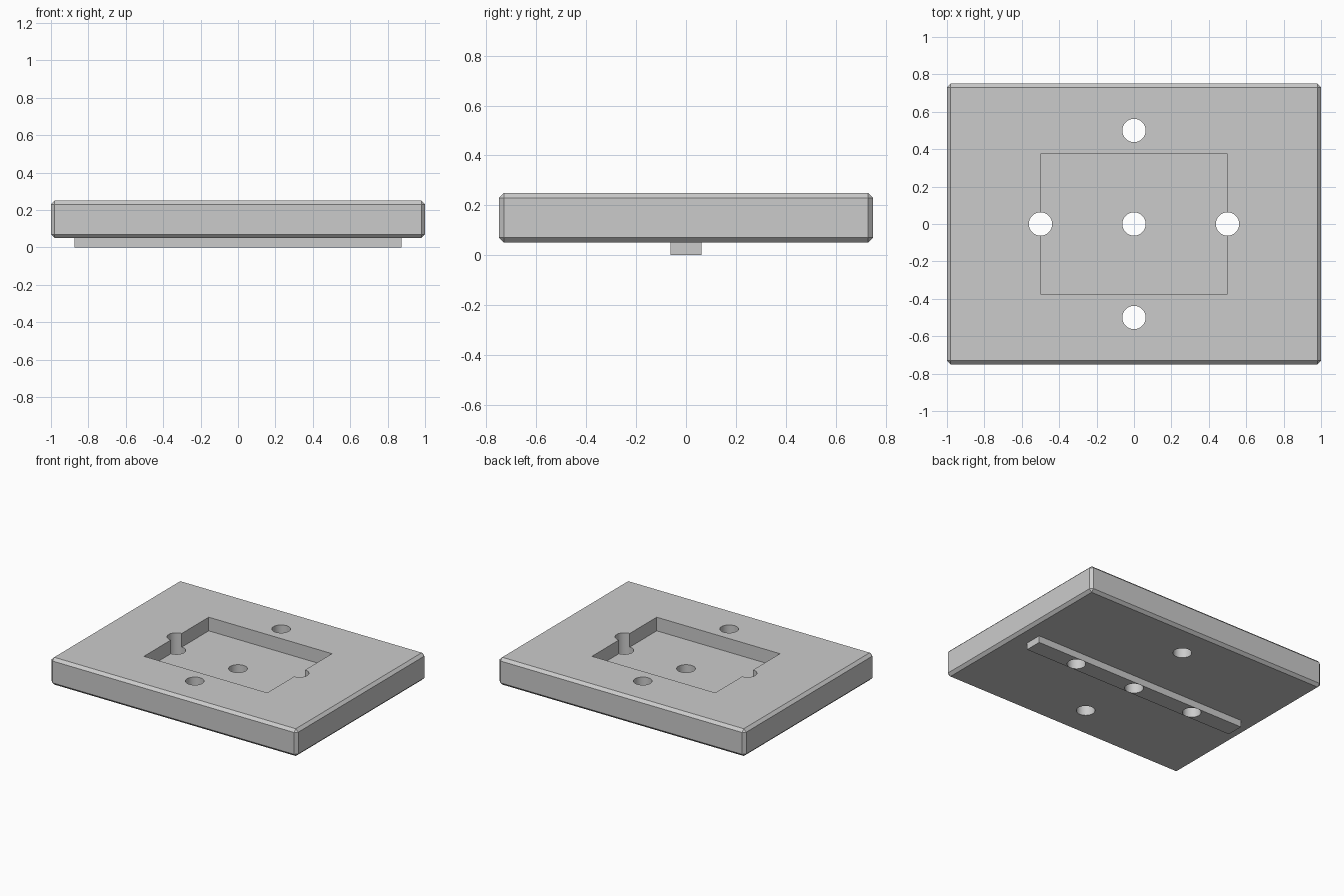
import bpy

if "Cube" in bpy.data.objects:
    bpy.data.objects.remove(bpy.data.objects["Cube"])

grey = bpy.data.materials.new("light_grey")
grey.diffuse_color = (0.6, 0.6, 0.6, 1)
grey.use_nodes = True
grey.node_tree.nodes["Principled BSDF"].inputs["Base Color"].default_value = grey.diffuse_color


def box(name, size, z0, z1):
    """Box centred on x and y, spanning z0 to z1."""
    bpy.ops.mesh.primitive_cube_add(size=1, location=(0, 0, (z0 + z1) / 2))
    ob = bpy.context.object
    ob.name = name
    ob.scale = (size[0], size[1], z1 - z0)
    bpy.ops.object.transform_apply(location=True, rotation=False, scale=True)
    ob.data.materials.append(grey)
    return ob


def activate(ob):
    bpy.ops.object.select_all(action='DESELECT')
    ob.select_set(True)
    bpy.context.view_layer.objects.active = ob


def combine(target, tool, operation):
    """Apply a boolean and discard the tool."""
    activate(target)
    mod = target.modifiers.new(operation, 'BOOLEAN')
    mod.operation = operation
    mod.solver = 'EXACT'
    mod.object = tool
    bpy.ops.object.modifier_apply(modifier=mod.name)
    bpy.data.objects.remove(tool, do_unlink=True)


# Chamfered main plate
plate = box("base_plate", (2.0, 1.5), 0.05, 0.25)
activate(plate)
bevel = plate.modifiers.new("chamfer", 'BEVEL')
bevel.width = 0.02
bevel.segments = 1
bpy.ops.object.modifier_apply(modifier=bevel.name)

# Guide rail under the plate
combine(plate, box("guide_rail", (1.75, 0.126), 0.0, 0.1), 'UNION')

# Rectangular pocket in the top
combine(plate, box("pocket_cutter", (1.0, 0.75), 0.15, 0.4), 'DIFFERENCE')

# Five through holes
for x, y in ((0, 0), (0.5, 0), (-0.5, 0), (0, 0.5), (0, -0.5)):
    bpy.ops.mesh.primitive_cylinder_add(vertices=48, radius=0.0622, depth=1,
                                        location=(x, y, 0.15))
    hole = bpy.context.object
    hole.name = "hole_cutter"
    hole.data.materials.append(grey)
    combine(plate, hole, 'DIFFERENCE')

activate(plate)
bpy.ops.object.shade_smooth_by_angle()
